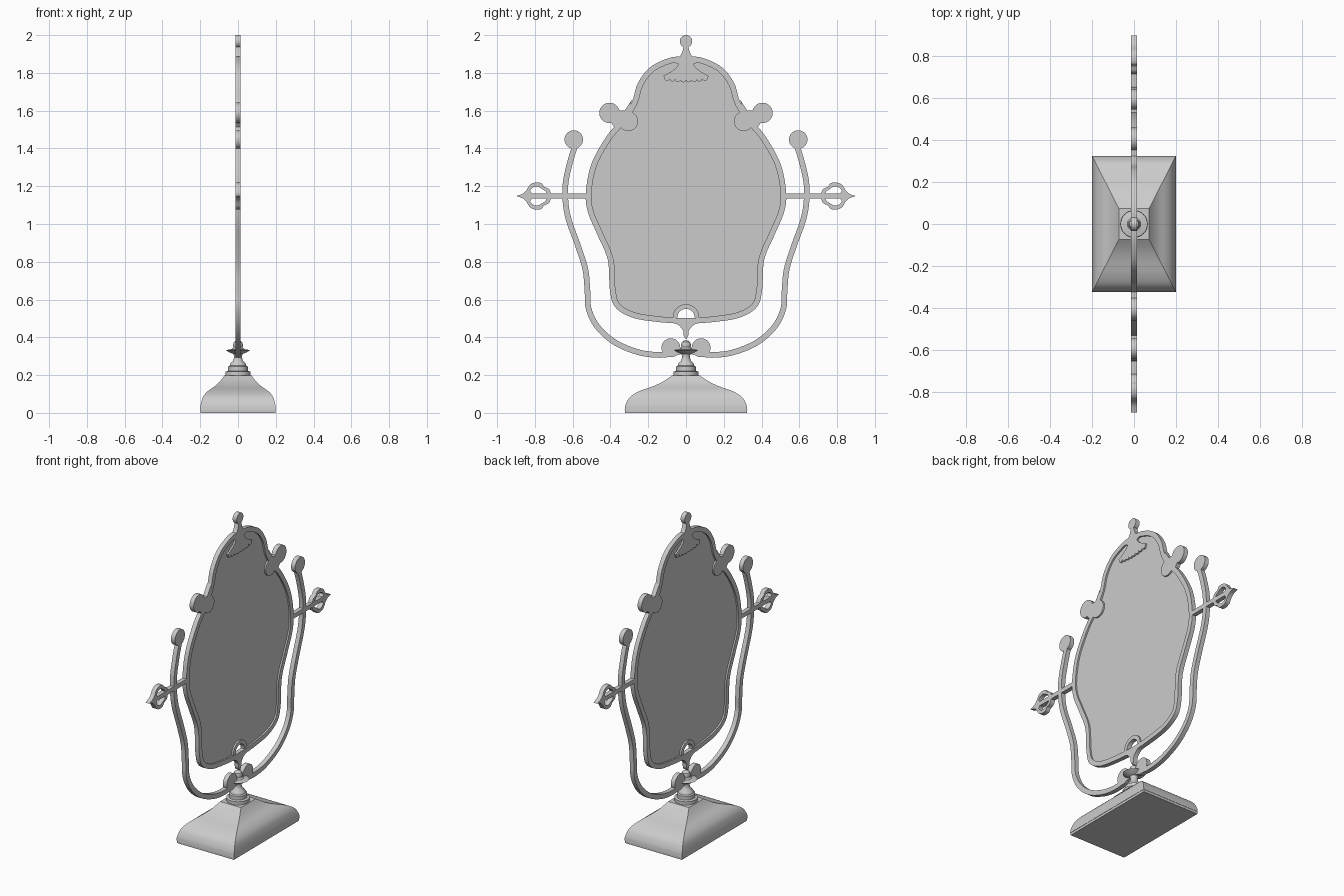
import bpy, bmesh, math
from mathutils import Vector

if "Cube" in bpy.data.objects:
    bpy.data.objects.remove(bpy.data.objects["Cube"])

metal = bpy.data.materials.new("light grey metal")
metal.use_nodes = True
GREY = (0.6, 0.6, 0.6, 1)
metal.diffuse_color = GREY
metal.node_tree.nodes["Principled BSDF"].inputs["Base Color"].default_value = GREY
HALF = 0.014  # half thickness of the flat ironwork


def finish(name, bm):
    """Clean a bmesh and turn it into a shaded object."""
    bmesh.ops.remove_doubles(bm, verts=bm.verts, dist=0.0003)
    bmesh.ops.recalc_face_normals(bm, faces=bm.faces)
    mesh = bpy.data.meshes.new(name)
    bm.to_mesh(mesh)
    bm.free()
    mesh.shade_smooth()
    mesh.set_sharp_from_angle(angle=math.radians(35))
    mesh.materials.append(metal)
    obj = bpy.data.objects.new(name, mesh)
    bpy.context.collection.objects.link(obj)
    return obj


def plate(name, loops, half=HALF):
    """Flat filled outline in the YZ plane; further loops cut holes."""
    curve = bpy.data.curves.new(name, 'CURVE')
    curve.dimensions = '2D'
    curve.fill_mode = 'BOTH'
    curve.extrude = half
    for loop in loops:
        spline = curve.splines.new('POLY')
        spline.points.add(len(loop) - 1)
        for p, (y, z) in zip(spline.points, loop):
            p.co = (y, z, 0, 1)
        spline.use_cyclic_u = True
    temp = bpy.data.objects.new(name + "_outline", curve)
    mesh = bpy.data.meshes.new_from_object(temp)
    bm = bmesh.new()
    bm.from_mesh(mesh)
    for v in bm.verts:
        v.co = (v.co.z, v.co.x, v.co.y)
    bpy.data.objects.remove(temp)
    bpy.data.curves.remove(curve)
    bpy.data.meshes.remove(mesh)
    return finish(name, bm)


def smooth(points, steps=6):
    """Catmull-Rom curve through the points."""
    p = [Vector(q) for q in points]
    p = [2 * p[0] - p[1]] + p + [2 * p[-1] - p[-2]]
    out = []
    for a, b, c, d in zip(p, p[1:], p[2:], p[3:]):
        for i in range(steps):
            t = i / steps
            out.append(b + (c - a) * t / 2 + (2 * a - 5 * b + 4 * c - d) * t * t / 2
                       + (3 * b - a - 3 * c + d) * t ** 3 / 2)
    return out + [p[-2]]


def offset(path, dist):
    """Shift a path sideways."""
    out = []
    for i, p in enumerate(path):
        t = (path[min(i + 1, len(path) - 1)] - path[max(i - 1, 0)]).normalized()
        out.append(p + Vector((t.y, -t.x)) * dist)
    return out


def ribbon(points, width):
    path = smooth(points)
    return offset(path, width / 2) + offset(path, -width / 2)[::-1]


def mirror(loop):
    return [Vector((-y, z)) for y, z in loop]


def whole(half):
    """Close a half outline, running top to bottom, with its mirror image."""
    return half + mirror(half)[::-1]


def arc(y, z, r, start=0, end=360, n=32):
    return [Vector((y + r * math.cos(math.radians(start + (end - start) * i / n)),
                    z + r * math.sin(math.radians(start + (end - start) * i / n))))
            for i in range(n + (abs(end - start) < 360))]


def pair(name, loop, *holes):
    plate("left_" + name, [loop, *holes][:1] + list(holes))
    plate("right_" + name, [mirror(loop)] + [mirror(h) for h in holes])


# Mirror frame and glass
side = smooth([(0.0, 1.887), (0.085, 1.88), (0.19, 1.83), (0.255, 1.745), (0.285, 1.65),
               (0.34, 1.56), (0.42, 1.465), (0.5, 1.32), (0.53, 1.17), (0.52, 1.065),
               (0.47, 0.945), (0.414, 0.81), (0.403, 0.65), (0.375, 0.56),
               (0.285, 0.505), (0.155, 0.482), (0.0, 0.47)])
inner = [p for p in offset(side, 0.03)]
inner[0].x = inner[-1].x = 0
plate("mirror_frame", [whole(side[:-1])[:-1] + [], whole(inner[:-1])[:-1]])
glass_side = [p for p in offset(side, 0.02) if p.y > 0.6 or p.x > 0.07]
plate("mirror_glass", [whole(glass_side + arc(0, 0.505, 0.06, 0, 90, 10))], 0.004)

# Pivot loop and drop below the frame
plate("pivot_loop", [arc(0, 0.505, 0.07, 0, 180, 20) + arc(0, 0.505, 0.046, 180, 0, 20)])
plate("lower_drop", [whole(smooth([(0.09, 0.5), (0.075, 0.48), (0.04, 0.465),
                                   (0.015, 0.435), (0.012, 0.41), (0.002, 0.39)]))])

# Crest: knob, neck and scalloped fan
plate("crest_knob", [arc(0, 1.967, 0.033)])
plate("crest_neck", [whole(smooth([(0.012, 1.95), (0.017, 1.92), (0.035, 1.885),
                                   (0.07, 1.865), (0.05, 1.85), (0.028, 1.842)]))])
scallops = []
for i in range(8):
    a = -0.115 + i * 0.23 / 8
    mid = a + 0.23 / 16
    scallops += arc(mid, 1.764 + 0.9 * mid * mid, 0.0142, 180, 350, 7)
fan_edge = smooth([(0.12, 1.785), (0.095, 1.797), (0.055, 1.825), (0.03, 1.862)])
plate("crest_fan", [scallops + fan_edge + mirror(fan_edge)[::-1]])

# Shoulder scrolls
pair("outer_scroll", arc(0.405, 1.588, 0.054))
pair("inner_scroll", arc(0.306, 1.544, 0.052))
pair("scroll_web", [Vector(q) for q in ((0.285, 1.66), (0.325, 1.6), (0.37, 1.6),
                                        (0.4, 1.54), (0.37, 1.5), (0.33, 1.52))])

# Supporting arms with their end discs
pair("support_arm", ribbon([(0.585, 1.42), (0.613, 1.33), (0.637, 1.22), (0.638, 1.12),
                            (0.62, 1.02), (0.57, 0.88), (0.533, 0.76), (0.522, 0.65),
                            (0.515, 0.55), (0.468, 0.455), (0.376, 0.373), (0.255, 0.322),
                            (0.15, 0.307), (0.07, 0.315), (0.0, 0.335)], 0.03))
pair("arm_top_disc", arc(0.594, 1.447, 0.049))
pair("arm_lower_disc", arc(0.08, 0.345, 0.05))

# Pivot rods with looped spear ends
pair("pivot_rod", [Vector(q) for q in ((0.515, 1.135), (0.515, 1.162),
                                       (0.84, 1.162), (0.84, 1.135))])
ring = [Vector((y, z + 1.148)) for y, z in
        smooth([(0.71, 0.0), (0.725, 0.036), (0.752, 0.05), (0.765, 0.068), (0.795, 0.072),
                (0.825, 0.06), (0.845, 0.03), (0.865, 0.012), (0.898, 0.0)], 5)]
ring += [Vector((p.x, 2.296 - p.y)) for p in ring[-2:0:-1]]
gap = [Vector((y, z + 1.148)) for y, z in
       smooth([(0.735, 0.013), (0.75, 0.03), (0.785, 0.05), (0.81, 0.045),
               (0.825, 0.028), (0.815, 0.013)], 4)]
pair("spear_end", ring, gap, [Vector((p.x, 2.296 - p.y)) for p in gap])

# Turned post
bm = bmesh.new()
profile = [(0, 0.19), (0.066, 0.19), (0.066, 0.218), (0.052, 0.222), (0.052, 0.245),
           (0.044, 0.25), (0.04, 0.262), (0.026, 0.275), (0.02, 0.295), (0.024, 0.312),
           (0.045, 0.32), (0.064, 0.332), (0.032, 0.338), (0.024, 0.348),
           (0.027, 0.36), (0.022, 0.375), (0.011, 0.383), (0, 0.385)]
verts = [bm.verts.new((r, 0, z)) for r, z in profile]
edges = [bm.edges.new(e) for e in zip(verts, verts[1:])]
bmesh.ops.spin(bm, geom=verts + edges, axis=(0, 0, 1), cent=(0, 0, 0),
               angle=math.tau, steps=32)
finish("turned_post", bm)


def stacked(name, rows):
    """Rectangular rings (half x, half y, z) joined into a solid."""
    bm = bmesh.new()
    rings = [[bm.verts.new((sx * x, sy * y, z)) for sx, sy in
              ((1, 1), (-1, 1), (-1, -1), (1, -1))] for x, y, z in rows]
    for a, b in zip(rings, rings[1:]):
        for i in range(4):
            j = (i + 1) % 4
            bm.faces.new((a[i], a[j], b[j], b[i]))
    bm.faces.new(rings[0])
    bm.faces.new(rings[-1])
    finish(name, bm)


# Swept rectangular foot
sweep = smooth([(0.2, 0.015), (0.197, 0.045), (0.185, 0.085), (0.16, 0.115),
                (0.122, 0.142), (0.1, 0.162), (0.085, 0.18), (0.072, 0.198)], 4)
stacked("foot", [(x, 0.07 + (x - 0.07) * 1.96, z) for x, z in sweep])
stacked("foot_plate", [(0.198, 0.323, 0), (0.198, 0.323, 0.015)])
